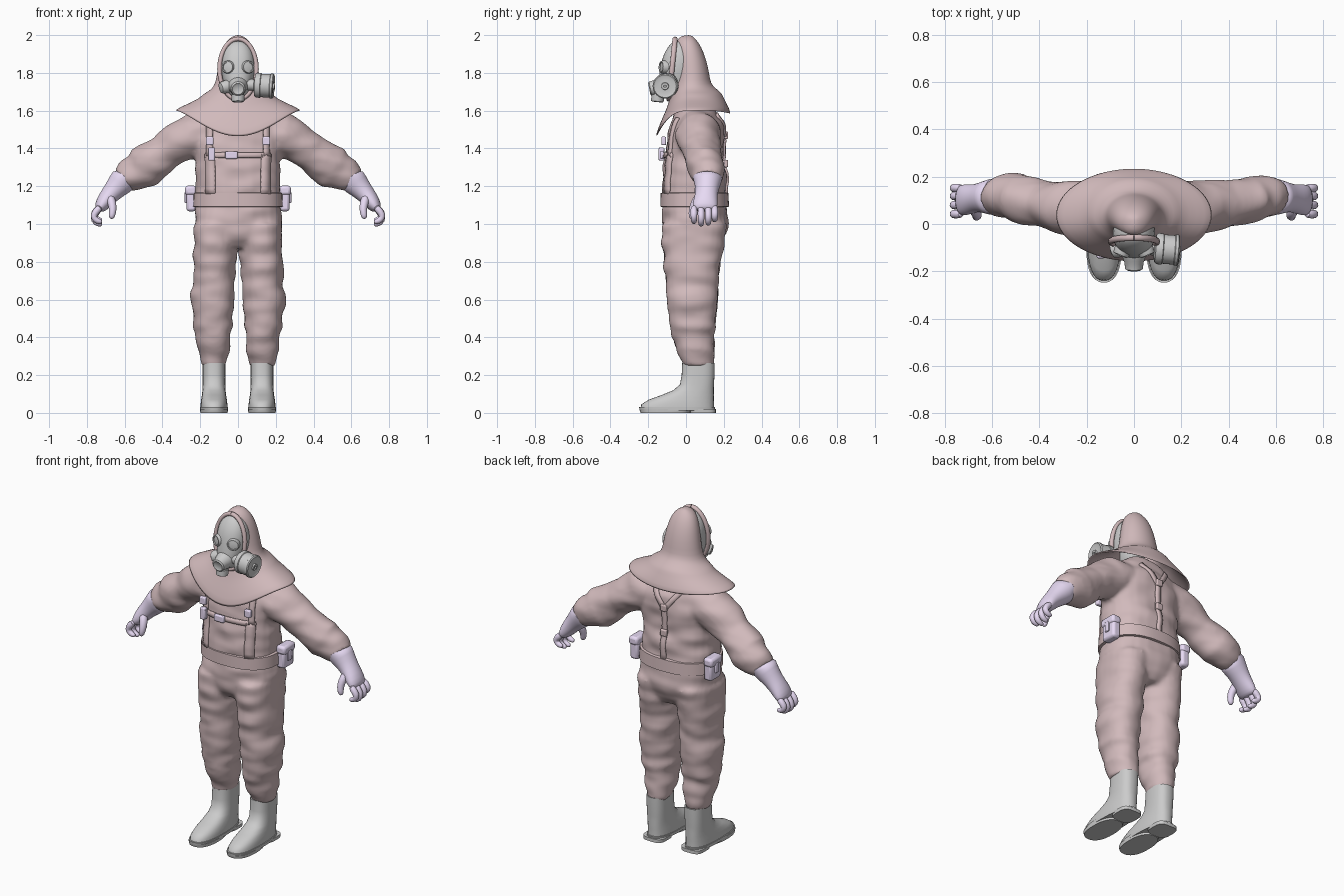
import bpy, bmesh, math
from mathutils import Vector, noise
from mathutils.bvhtree import BVHTree

if "Cube" in bpy.data.objects:
    bpy.data.objects.remove(bpy.data.objects["Cube"])


def material(name, rgb):
    m = bpy.data.materials.new(name)
    m.diffuse_color = (*rgb, 1)
    m.use_nodes = True
    m.node_tree.nodes["Principled BSDF"].inputs["Base Color"].default_value = m.diffuse_color
    return m


SUIT = material("suit_cloth", (0.64, 0.49, 0.50))
LILAC = material("lilac_rubber", (0.80, 0.70, 0.90))


def add_rings(bm, rings, cap_start=True, cap_end=True):
    rows = [[bm.verts.new(c) for c in r] for r in rings]
    n = len(rows[0])
    for a, b in zip(rows, rows[1:]):
        for i in range(n):
            bm.faces.new((a[i], a[(i + 1) % n], b[(i + 1) % n], b[i]))
    if cap_start:
        bm.faces.new(rows[0])
    if cap_end:
        bm.faces.new(rows[-1])


def loft(bm, secs, n=24, p=2.0, flat=True, s=1):
    """Elliptical sections (x, y, z, radius_side, radius_depth); s=-1 mirrors in x."""
    pts = [Vector(c[:3]) for c in secs]
    rings = []
    for k, c in enumerate(secs):
        t = Vector((0, 0, 1)) if flat else (pts[min(k + 1, len(pts) - 1)] - pts[max(k - 1, 0)]).normalized()
        u = t.cross(Vector((0, 1, 0))).normalized()
        v = u.cross(t)
        ring = []
        for i in range(n):
            a = math.tau * i / n
            ca, sa = math.cos(a), math.sin(a)
            q = (pts[k] + u * c[3] * math.copysign(abs(ca) ** (2 / p), ca)
                 + v * c[4] * math.copysign(abs(sa) ** (2 / p), sa))
            ring.append((q.x * s, q.y, q.z))
        rings.append(ring)
    add_rings(bm, rings)


def lathe(bm, origin, axis, profile, n=24):
    """Profile of (distance along axis, radius)."""
    q = Vector(axis).normalized().to_track_quat('Z', 'Y')
    add_rings(bm, [[Vector(origin) + q @ Vector((r * math.cos(math.tau * i / n), r * math.sin(math.tau * i / n), d))
                    for i in range(n)] for d, r in profile])


def finish(name, bm, mat=None, sub=0, angle=40, solid=0, offset=-1):
    bmesh.ops.recalc_face_normals(bm, faces=bm.faces)
    me = bpy.data.meshes.new(name)
    bm.to_mesh(me)
    bm.free()
    ob = bpy.data.objects.new(name, me)
    bpy.context.collection.objects.link(ob)
    if mat:
        me.materials.append(mat)
    bpy.ops.object.select_all(action='DESELECT')
    ob.select_set(True)
    bpy.context.view_layer.objects.active = ob
    bpy.ops.object.shade_smooth_by_angle(angle=math.radians(angle))
    if solid:
        m = ob.modifiers.new("thickness", 'SOLIDIFY')
        m.thickness, m.offset = solid, offset
    if sub:
        ob.modifiers.new("smooth", 'SUBSURF').levels = sub
        ob.modifiers["smooth"].render_levels = sub
    return ob


def box(name, c, size, mat=None, bevel=0.006):
    bm = bmesh.new()
    bmesh.ops.create_cube(bm, size=1)
    for v in bm.verts:
        v.co = Vector(c) + Vector(a * b for a, b in zip(v.co, size))
    ob = finish(name, bm, mat)
    b = ob.modifiers.new("bevel", 'BEVEL')
    b.width, b.segments = bevel, 2


# suit: torso, pelvis, legs and sleeves fused into one cloth surface
bm = bmesh.new()
loft(bm, [(0, .045, .87, .12, .12), (0, .042, .92, .2, .16), (0, .048, 1.02, .232, .178), (0, .048, 1.12, .225, .17),
          (0, .043, 1.2, .225, .17), (0, .042, 1.33, .225, .16), (0, .05, 1.45, .24, .152),
          (0, .053, 1.53, .22, .14), (0, .05, 1.6, .17, .11), (0, .04, 1.66, .1, .08)], p=2.4)
for s in (1, -1):
    loft(bm, [(.128, .065, .25, .066, .08), (.13, .06, .29, .072, .088), (.13, .05, .34, .09, .1),
              (.132, .035, .42, .092, .113), (.133, .036, .455, .106, .122), (.133, .036, .49, .102, .122),
              (.136, .034, .56, .112, .13), (.136, .034, .62, .115, .136), (.13, .033, .67, .109, .137),
              (.127, .032, .75, .113, .146), (.124, .034, .83, .114, .155), (.122, .037, .9, .115, .166),
              (.12, .045, 1.0, .112, .172)], p=2.2, s=s)
    loft(bm, [(.1, .06, 1.51, .1, .11), (.23, .065, 1.47, .118, .12), (.32, .075, 1.425, .105, .108),
              (.39, .085, 1.375, .096, .096), (.44, .095, 1.34, .107, .1), (.5, .11, 1.3, .115, .1),
              (.54, .115, 1.275, .097, .092), (.575, .115, 1.255, .09, .085), (.61, .115, 1.23, .07, .07)],
         flat=False, s=s)
suit = finish("suit", bm, SUIT)
suit.modifiers.new("fuse", 'REMESH').voxel_size = .012
sm = suit.modifiers.new("relax", 'SMOOTH')
sm.factor, sm.iterations = .5, 6
suit_mesh = bpy.data.meshes.new_from_object(suit.evaluated_get(bpy.context.evaluated_depsgraph_get()))
suit.modifiers.clear()
suit.data = suit_mesh
bm = bmesh.new()
bm.from_mesh(suit_mesh)
bm.normal_update()
moves = [(v, v.normal * .012 * noise.noise(Vector((v.co.x * 7, v.co.y * 7, v.co.z * 15)))) for v in bm.verts]
for v, d in moves:                      # soft cloth folds
    v.co += d
bm.to_mesh(suit_mesh)
suit_mesh.shade_smooth()
tree = BVHTree.FromBMesh(bm)
bm.free()


def strap(name, path, width, side, mat=SUIT):
    """Ribbon along (x, z) points laid on the suit; side -1 is front, 1 is back."""
    bm = bmesh.new()
    rows = []
    for k, (a, b) in enumerate(zip(path, path[1:])):
        a, b = Vector(a), Vector(b)
        w = Vector((-(b - a).y, (b - a).x)).normalized() * width / 2
        for i in range(0 if k == 0 else 1, 9):
            row = []
            for j in (-1, 0, 1):
                q = a.lerp(b, i / 8) + w * j
                hit = tree.ray_cast(Vector((q.x, side, q.y)), Vector((0, -side, 0)))[0]
                row.append(bm.verts.new((q.x, (hit.y if hit else .05) + side * .004, q.y)))
            rows.append(row)
    for r, t in zip(rows, rows[1:]):
        for j in (0, 1):
            bm.faces.new((r[j], r[j + 1], t[j + 1], t[j]))
    finish(name, bm, mat, solid=.014, offset=0)


# harness straps and buckles
for s in (1, -1):
    strap("shoulder_strap", [(.15 * s, 1.56), (.15 * s, 1.36)], .03, -1)
    strap("lower_strap", [(.148 * s, 1.37), (.145 * s, 1.16)], .05, -1)
    strap("back_strap_branch", [(.09 * s, 1.58), (0, 1.46)], .028, 1)
    box("strap_buckle", (.15 * s, -.118, 1.44), (.04, .025, .045), LILAC)
strap("chest_strap", [(-.17, 1.365), (.17, 1.365)], .028, -1)
strap("back_strap", [(0, 1.48), (0, 1.15)], .03, 1)
box("chest_buckle", (-.035, -.127, 1.365), (.065, .022, .04), LILAC)
box("chest_strap_loop", (-.14, -.13, 1.37), (.035, .03, .07), LILAC)
for z in (1.47, 1.32):
    box("back_buckle", (0, .212, z), (.04, .022, .04), SUIT)

# belt with side pouches
bm = bmesh.new()
loft(bm, [(0, .046, 1.09, .225, .17), (0, .046, 1.092, .237, .182), (0, .045, 1.163, .234, .179),
          (0, .045, 1.168, .22, .165)], n=48, p=2.4)
finish("belt", bm, SUIT)
for s in (1, -1):
    box("pouch", (.247 * s, .1, 1.13), (.052, .1, .125), LILAC, .014)
    box("pouch_flap", (.25 * s, .1, 1.178), (.06, .108, .05), LILAC, .014)
    box("pouch_tab", (.275 * s, .1, 1.14), (.014, .03, .06), LILAC, .004)

# hood and cape: (rx, y_front, y_back, z_side, z_front, z_back)
bm = bmesh.new()
rings = []
for rx, yf, yb, zs, zf, zb in [
        (.012, .0, .03, 2, 2, 2), (.045, -.04, .055, 1.985, 1.99, 1.975), (.075, -.052, .08, 1.95, 1.955, 1.94),
        (.097, -.055, .108, 1.88, 1.88, 1.87), (.112, -.055, .124, 1.79, 1.79, 1.79),
        (.122, -.065, .13, 1.735, 1.71, 1.745), (.15, -.085, .16, 1.705, 1.665, 1.715),
        (.185, -.095, .188, 1.688, 1.635, 1.695), (.205, -.105, .2, 1.665, 1.605, 1.668),
        (.265, -.13, .215, 1.637, 1.55, 1.64), (.335, -.165, .24, 1.605, 1.462, 1.585)]:
    ring = []
    for i in range(48):
        a = math.tau * i / 48
        sa = math.sin(a)
        z = zs + (zf - zs if sa < 0 else zb - zs) * abs(sa) ** 3
        ring.append((rx * math.cos(a), (yf + yb) / 2 + (yb - yf) / 2 * sa, z))
    rings.append(ring)
add_rings(bm, rings, cap_end=False)
finish("hood_and_cape", bm, SUIT, sub=1, angle=80, solid=.012)

# hood rim around the face
bm = bmesh.new()
rim = []
for i in range(41):
    a = math.tau * i / 40
    rim.append((.098 * math.sin(a), -.058 - .016 * (1 - math.cos(a)), 1.82 + .16 * math.cos(a), .012, .014))
loft(bm, rim, n=10, flat=False)
finish("hood_rim", bm, SUIT, angle=80)

# gas mask face
bm = bmesh.new()
loft(bm, [(0, -.04, 1.972, .03, .025), (0, -.04, 1.94, .066, .055), (0, -.04, 1.89, .088, .084),
          (0, -.04, 1.83, .092, .096), (0, -.04, 1.78, .086, .104), (0, -.045, 1.73, .074, .105),
          (0, -.05, 1.69, .058, .09), (0, -.05, 1.668, .035, .06)], p=2.2)
finish("mask_face", bm, sub=1, angle=80)

# eye pieces, snout, outlet, blank port and filter
for s in (1, -1):
    bm = bmesh.new()
    lathe(bm, (.046 * s, -.105, 1.83), (.42 * s, -1, .05),
          [(0, .036), (.022, .034), (.03, .031), (.03, .025), (.024, .024), (.026, .01)])
    finish("eye_piece", bm)
for name, o, d, prof in [
        ("snout", (0, -.12, 1.73), (0, -1, -.2), [(0, .052), (.03, .046), (.045, .04), (.07, .038), (.076, .03), (.07, .02)]),
        ("outlet", (0, -.145, 1.715), (0, -.1, -1), [(0, .032), (.03, .03), (.032, .035), (.066, .033), (.07, .026), (.06, .02)]),
        ("blank_port", (-.05, -.1, 1.73), (-1, -.4, -.25), [(0, .035), (.03, .033), (.045, .028), (.05, .015)]),
        ("filter", (.05, -.1, 1.738), (1, -.08, -.06),
         [(0, .03), (.035, .03), (.04, .058), (.05, .066), (.07, .066), (.073, .062), (.12, .062), (.123, .066),
          (.135, .066), (.14, .06), (.136, .05), (.138, .02), (.146, .018), (.146, .008), (.14, .006)])]:
    bm = bmesh.new()
    lathe(bm, o, d, prof, 32)
    finish(name, bm)

for s in (1, -1):
    # gloves
    bm = bmesh.new()
    loft(bm, [(.592, .115, 1.25, .07, .07), (.59, .115, 1.252, .082, .082), (.625, .114, 1.213, .068, .07),
              (.665, .11, 1.17, .053, .058), (.7, .104, 1.13, .046, .064), (.728, .1, 1.09, .036, .068),
              (.738, .1, 1.07, .02, .055)], n=20, flat=False, s=s)
    for y, l in ((.042, .9), (.08, 1.05), (.118, 1), (.152, .8)):
        x, z = .725, 1.095
        loft(bm, [(x, y, z, .019, .018), (x + .03, y, z - .035 * l, .021, .02), (x + .041, y, z - .06 * l, .019, .018),
                  (x + .03, y, z - .083 * l, .018, .017), (x + .005, y, z - .093 * l, .015, .015),
                  (x - .006, y, z - .093 * l, .007, .007)], n=10, flat=False, s=s)
    loft(bm, [(.68, .07, 1.15, .026, .026), (.665, .045, 1.105, .024, .025), (.662, .033, 1.07, .02, .02),
              (.668, .03, 1.04, .018, .018), (.672, .03, 1.027, .008, .008)], n=10, flat=False, s=s)
    finish("glove", bm, LILAC, sub=1, angle=80)

    # boots
    bm = bmesh.new()
    x = .127
    loft(bm, [(x, .066, .225, .05, .075), (x, .066, .262, .052, .077), (x, .066, .263, .06, .086),
              (x, .064, .2, .06, .087), (x, .058, .15, .06, .09), (x, .04, .12, .061, .107),
              (x, .01, .095, .064, .138), (x, -.025, .07, .068, .172), (x, -.045, .045, .071, .192),
              (x, -.047, .022, .071, .194)], n=32, p=2.5, s=s)
    finish("boot", bm, angle=50)
    bm = bmesh.new()
    loft(bm, [(x, -.047, .012, .074, .198), (x, -.047, .03, .075, .201)], n=40, p=2.5, s=s)
    loft(bm, [(x, -.11, 0, .072, .13), (x, -.11, .02, .074, .136)], n=40, p=2.4, s=s)
    loft(bm, [(x, .09, 0, .066, .068), (x, .09, .02, .068, .068)], n=32, p=3.5, s=s)
    finish("boot_sole", bm)
